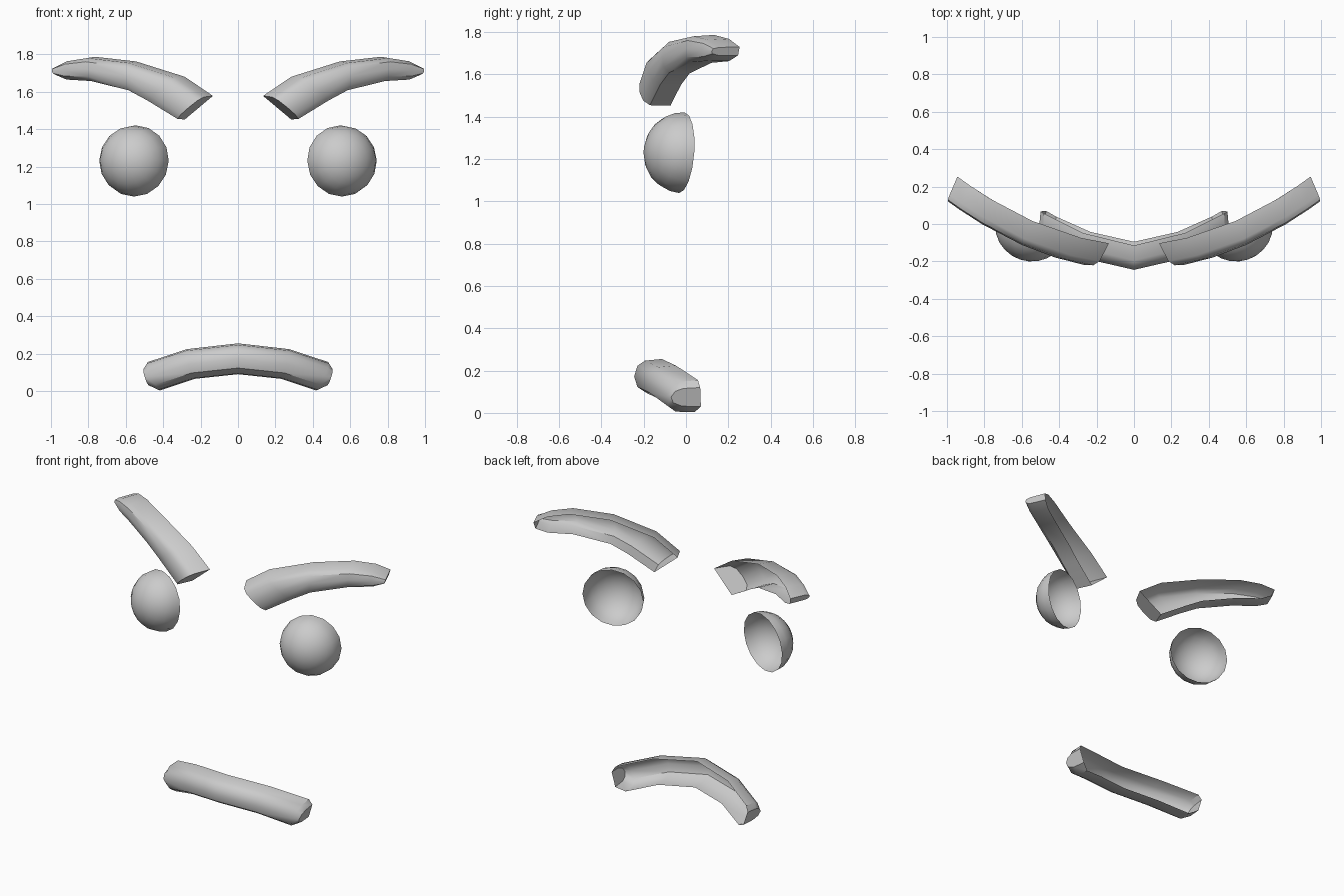
import bpy, bmesh, math
from mathutils import Matrix, Vector

if "Cube" in bpy.data.objects:
    bpy.data.objects.remove(bpy.data.objects["Cube"])


def finish(name, bm):
    """Turn a half model into a mirrored, smooth-shaded object."""
    bmesh.ops.recalc_face_normals(bm, faces=bm.faces[:])
    me = bpy.data.meshes.new(name)
    bm.to_mesh(me)
    bm.free()
    ob = bpy.data.objects.new(name, me)
    bpy.context.collection.objects.link(ob)
    mod = ob.modifiers.new("Mirror", 'MIRROR')
    mod.use_clip = True
    bpy.ops.object.select_all(action='DESELECT')
    ob.select_set(True)
    bpy.context.view_layer.objects.active = ob
    bpy.ops.object.shade_smooth_by_angle(angle=math.radians(40))
    return ob


def loft(name, stations, profile, curve, back, cap_start):
    """Open-backed band: stations are (bottom x, z, top x, z), profile is (height, depth)."""
    bm = bmesh.new()
    rings = []
    for bx, bz, tx, tz in stations:
        ring = []
        for t, d in profile:
            x = bx + (tx - bx) * t
            b = Vector(back(x)).normalized() * d
            ring.append(bm.verts.new((x + b.x, curve(x) + b.y, bz + (tz - bz) * t)))
        rings.append(ring)
    for a, b in zip(rings, rings[1:]):
        for i in range(len(profile) - 1):
            bm.faces.new((a[i], a[i + 1], b[i + 1], b[i]))
    bm.faces.new(rings[-1])
    if cap_start:
        bm.faces.new(rings[0])
    return finish(name, bm)


# Slanted brows following the curve of the face
loft("eyebrows",
     [(.34, 1.452, .19, 1.578), (.50, 1.55, .34, 1.68), (.60, 1.605, .60, 1.762),
      (.80, 1.655, .82, 1.787), (.93, 1.663, .93, 1.768), (.99, 1.69, 1.0, 1.73)],
     [(0, .14), (.02, .035), (.2, .007), (.5, 0), (.8, .007), (.95, .035), (1, .14)],
     lambda x: -.245 + .37 * x * x, lambda x: (-.4, .92), True)

# Downturned mouth
loft("mouth",
     [(0, .09, 0, .255), (.24, .065, .28, .224), (.43, .003, .495, .155),
      (.485, .03, .513, .12)],
     [(0, .15), (.02, .06), (.2, .015), (.5, 0), (.8, .015), (.95, .05), (1, .13)],
     lambda x: -.245 + .1 * x + .5 * x * x, lambda x: (-.2 * x, 1), False)

# Hollow half-dome eyes turned slightly outwards
bm = bmesh.new()
bmesh.ops.create_uvsphere(bm, u_segments=16, v_segments=12, radius=.191)
bmesh.ops.delete(bm, geom=[v for v in bm.verts if v.co.z < -.001], context='VERTS')
bm.transform(Matrix.Translation((.552, -.02, 1.23))
             @ Matrix.Rotation(math.radians(18), 4, 'Z')
             @ Matrix.Rotation(math.radians(86), 4, 'X')
             @ Matrix.Diagonal((1, 1, .94, 1)))
finish("eyes", bm)
